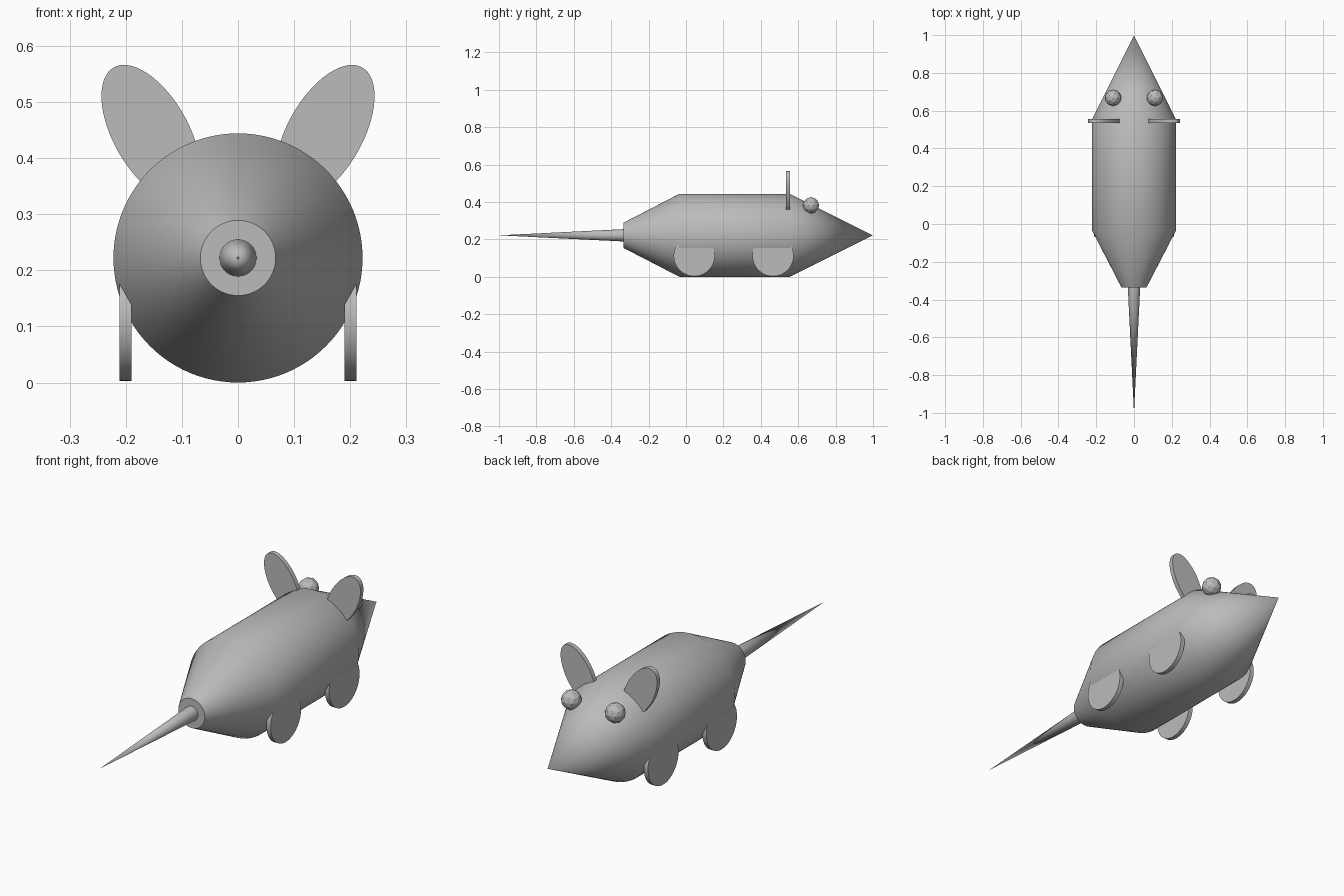
import bpy, bmesh, math
from mathutils import Matrix, Vector

cube = bpy.data.objects.get("Cube")
if cube:
    bpy.data.objects.remove(cube, do_unlink=True)

GREY = (0.5, 0.5, 0.5, 1.0)
grey = bpy.data.materials.new("plain grey")
grey.use_nodes = True
grey.diffuse_color = GREY
grey.node_tree.nodes["Principled BSDF"].inputs["Base Color"].default_value = GREY

AXIS_Z = 0.222  # height of the body axis


def finish(name, bm, smooth=True):
    bmesh.ops.recalc_face_normals(bm, faces=bm.faces)
    mesh = bpy.data.meshes.new(name)
    bm.to_mesh(mesh)
    bm.free()
    mesh.materials.append(grey)
    obj = bpy.data.objects.new(name, mesh)
    bpy.context.collection.objects.link(obj)
    if smooth:
        bpy.ops.object.select_all(action="DESELECT")
        obj.select_set(True)
        bpy.context.view_layer.objects.active = obj
        bpy.ops.object.shade_smooth_by_angle(angle=math.radians(30))
    return obj


def lathe(name, profile, sides=96):
    """Turn (y, radius) points round the body axis."""
    bm = bmesh.new()
    verts = [bm.verts.new((r, y, 0)) for y, r in profile]
    edges = [bm.edges.new(pair) for pair in zip(verts, verts[1:])]
    bmesh.ops.spin(bm, geom=verts + edges, cent=(0, 0, 0), axis=(0, 1, 0),
                   angle=math.tau, steps=sides)
    bmesh.ops.remove_doubles(bm, verts=bm.verts, dist=0.0001)
    bmesh.ops.translate(bm, verts=bm.verts, vec=(0, 0, AXIS_Z))
    return finish(name, bm)


def disc(name, centre, axis, half_sizes, depth, tilt=0):
    """Flat elliptical disc: half sizes across and up, thin along the axis."""
    bm = bmesh.new()
    bmesh.ops.create_cone(bm, cap_ends=True, segments=64, radius1=1, radius2=1, depth=depth)
    scale = Matrix.Diagonal((half_sizes[0], half_sizes[1], 1, 1))
    stand = Matrix.Rotation(math.radians(90), 4, "X")
    turn = Matrix.Rotation(math.radians(90 if axis == "X" else 0), 4, "Z")
    lean = Matrix.Rotation(tilt, 4, "Y")
    bm.transform(Matrix.Translation(Vector(centre)) @ lean @ turn @ stand @ scale)
    return finish(name, bm)


# Body with pointed nose, and the tail
lathe("body", [(-0.335, 0), (-0.335, 0.067), (-0.035, 0.222), (0.555, 0.222), (0.998, 0)])
lathe("tail", [(-0.33, 0), (-0.33, 0.033), (-1.0, 0)])

# Paired parts
for side, s in (("left", 1), ("right", -1)):
    disc(side + "_ear", (s * 0.155, 0.546, 0.444), "Y", (0.067, 0.135), 0.021,
         s * math.radians(29.5))
    for place, y in (("rear", 0.044), ("fore", 0.465)):
        disc(f"{side}_{place}_wheel", (s * 0.2005, y, 0.113), "X", (0.11, 0.11), 0.021)
    bm = bmesh.new()
    bmesh.ops.create_icosphere(bm, subdivisions=2, radius=0.044)
    bmesh.ops.translate(bm, verts=bm.verts, vec=(s * 0.111, 0.668, 0.382))
    finish(side + "_eye", bm, smooth=False)
